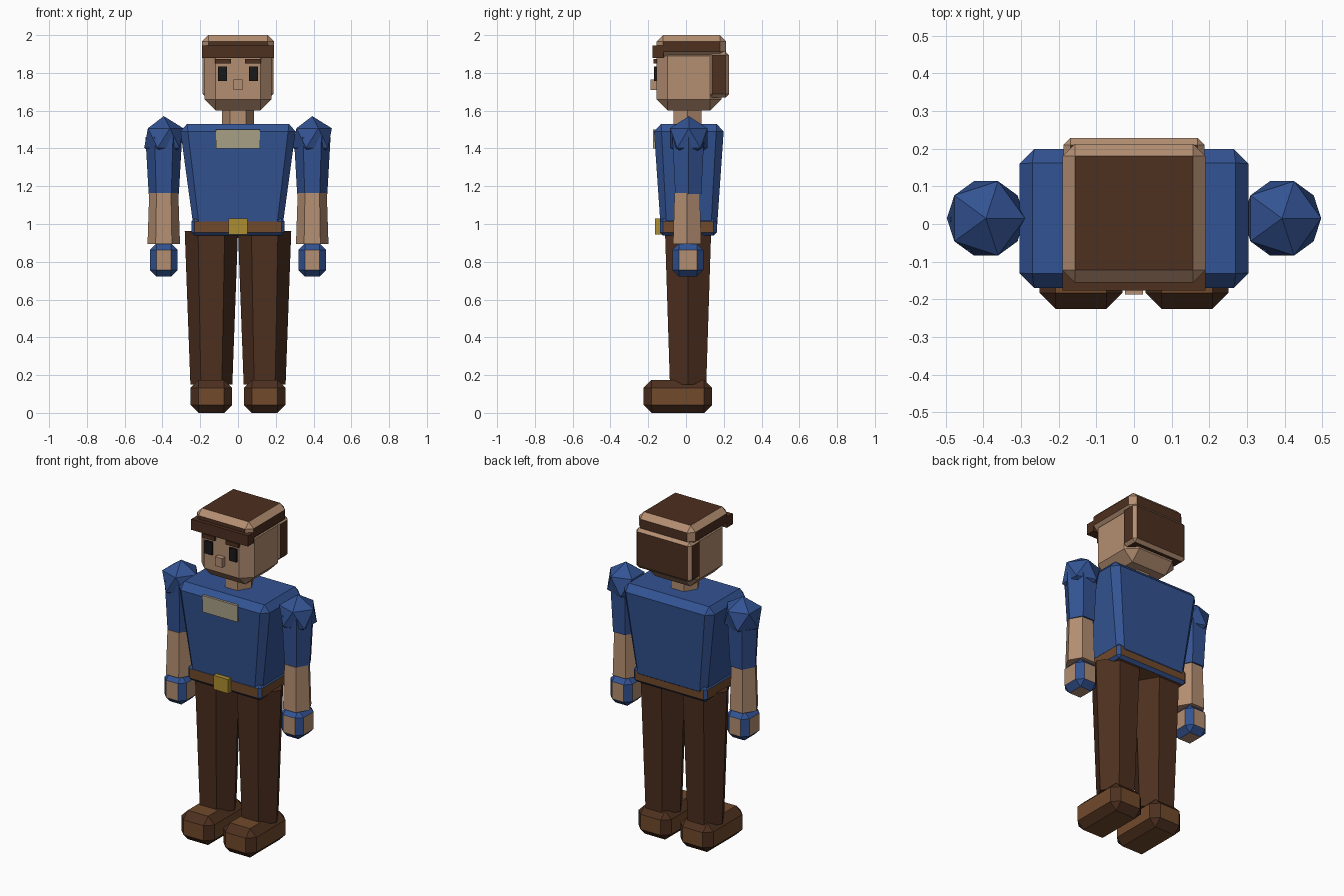
import bpy, bmesh
from math import cos, sin, pi

if "Cube" in bpy.data.objects:
    bpy.data.objects.remove(bpy.data.objects["Cube"])


def mat(name, r, g, b):
    m = bpy.data.materials.new(name)
    m.diffuse_color = [(c / 255) ** 2.2 for c in (r, g, b)] + [1]
    m.use_nodes = True
    m.node_tree.nodes["Principled BSDF"].inputs["Base Color"].default_value = m.diffuse_color
    return m


SKIN = mat("skin", 178, 141, 113)
BLUE = mat("blue_cloth", 54, 84, 146)
BROWN = mat("dark_brown", 78, 51, 36)
LEATHER = mat("leather", 112, 75, 47)
BLACK = mat("black", 32, 30, 32)
BRASS = mat("brass", 172, 140, 52)
CREAM = mat("cream", 166, 158, 132)


def finish(name, bm, *mats):
    bmesh.ops.recalc_face_normals(bm, faces=bm.faces)
    me = bpy.data.meshes.new(name)
    bm.to_mesh(me)
    bm.free()
    for m in mats:
        me.materials.append(m)
    ob = bpy.data.objects.new(name, me)
    bpy.context.collection.objects.link(ob)
    return ob


def box(name, x, y, z, face, bevel=0, edge=None, taper=(1, 1)):
    """Box from (min, max) ranges; chamfers use the edge material, taper scales the bottom."""
    bm = bmesh.new()
    bmesh.ops.create_cube(bm, size=1)
    mid = [sum(r) / 2 for r in (x, y, z)]
    for v in bm.verts:
        for i, r in enumerate((x, y, z)):
            v.co[i] = mid[i] + v.co[i] * (r[1] - r[0])
    if bevel:
        bmesh.ops.bevel(bm, geom=bm.edges[:], offset=bevel, offset_type='OFFSET',
                        segments=1, profile=0.5, affect='EDGES',
                        material=1 if edge else 0)
    for v in bm.verts:
        t = (z[1] - v.co.z) / (z[1] - z[0])
        for i in (0, 1):
            v.co[i] = mid[i] + (v.co[i] - mid[i]) * (1 + (taper[i] - 1) * t)
    return finish(name, bm, face, *([edge] if edge else []))


def hexagon(name, x, y, z0, r0, z1, r1, m):
    """Six-sided tapered limb with corners pointing along x."""
    bm = bmesh.new()
    low, high = [[bm.verts.new((x + r * cos(i * pi / 3), y + r * sin(i * pi / 3), z))
                  for i in range(6)] for z, r in ((z0, r0), (z1, r1))]
    bm.faces.new(low)
    bm.faces.new(high)
    for i in range(6):
        j = (i + 1) % 6
        bm.faces.new((low[i], low[j], high[j], high[i]))
    return finish(name, bm, m)


def around(c, half):
    return (c - half, c + half)


CY = 0.015  # body centre line in depth

# Head, hair and neck
box("head", (-.178, .178), (-.157, .187), (1.6, 1.95), SKIN, .06)
box("hair_top", (-.19, .19), (-.155, .213), (1.88, 2.0), BROWN, .033, SKIN)
box("hair_back", (-.187, .187), (.12, .228), (1.67, 1.912), BROWN, .018, SKIN)
box("hair_fringe", (-.19, .19), (-.177, -.12), (1.88, 1.945), BROWN)
box("nose", (-.024, .024), (-.187, -.14), (1.71, 1.765), SKIN)
hexagon("neck", 0, .008, 1.5, .085, 1.63, .085, SKIN)

# Torso, chest panel, belt
box("torso", (-.31, .31), around(CY, .187), (.96, 1.53), BLUE, .04, taper=(.75, .79))
box("chest_panel", (-.117, .117), (-.174, -.14), (1.4, 1.5), CREAM)
box("belt", (-.247, .247), (-.138, .163), (.938, 1.03), LEATHER, .017, BLUE)
box("buckle", (-.05, .05), (-.165, -.12), (.945, 1.03), BRASS)

for side, s in (("right", -1), ("left", 1)):
    # Face details
    box(side + "_eye", around(s * .081, .024), (-.169, -.145), (1.757, 1.835), BLACK)
    box(side + "_eyebrow", around(s * .079, .042), (-.172, -.145), (1.85, 1.874), BROWN)

    # Arm
    ax = s * .393
    bm = bmesh.new()
    bmesh.ops.create_icosphere(bm, subdivisions=1, radius=.116)
    finish(side + "_shoulder", bm, BLUE).location = (ax, CY, 1.455)
    hexagon(side + "_sleeve", ax, CY - .003, 1.16, .08, 1.46, .097, BLUE)
    hexagon(side + "_forearm", ax, CY - .009, .895, .086, 1.165, .077, SKIN)
    box(side + "_hand", around(ax, .074), around(.01, .082), (.722, .897), SKIN, .035, BLUE)

    # Leg and shoe
    lx = s * .141
    hexagon(side + "_leg", lx, CY - .004, .15, .111, .962, .141, BROWN)
    box(side + "_shoe", around(lx, .11), (-.225, .138), (0, .175), LEATHER, .042, BROWN)
